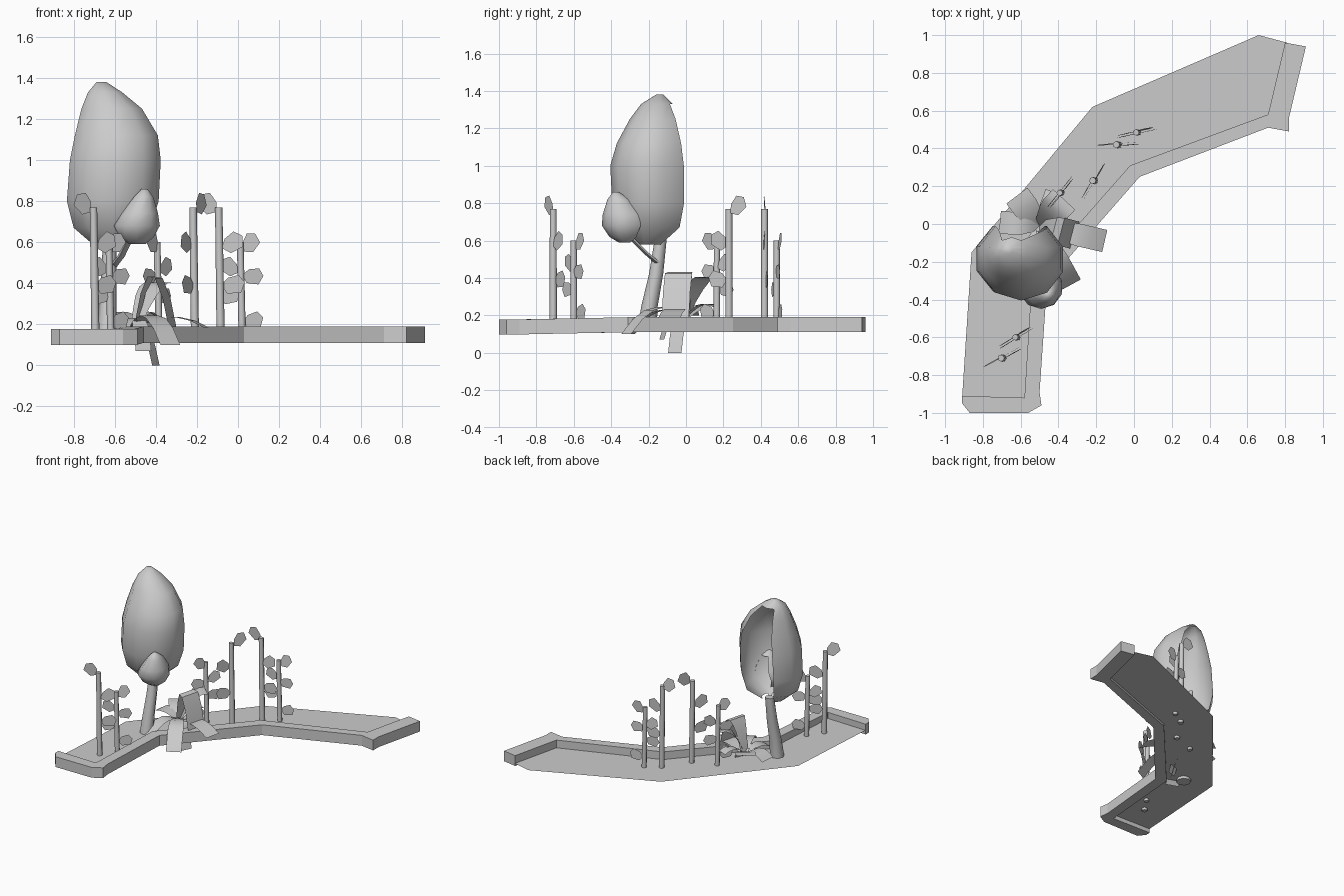
import bpy, bmesh, math
from mathutils import Vector, Matrix

if "Cube" in bpy.data.objects:
    bpy.data.objects.remove(bpy.data.objects["Cube"])


def make(name, verts, faces, smooth=None):
    me = bpy.data.meshes.new(name)
    me.from_pydata([tuple(v) for v in verts], [], faces)
    bm = bmesh.new()
    bm.from_mesh(me)
    bmesh.ops.recalc_face_normals(bm, faces=bm.faces)
    bm.to_mesh(me)
    bm.free()
    ob = bpy.data.objects.new(name, me)
    bpy.context.collection.objects.link(ob)
    if smooth:
        bpy.ops.object.select_all(action='DESELECT')
        ob.select_set(True)
        bpy.context.view_layer.objects.active = ob
        bpy.ops.object.shade_smooth_by_angle(angle=math.radians(smooth))
    return ob


def tube(name, path, radii, n=8):
    """Round stem through the path points, horizontal rings."""
    verts, faces = [], []
    for p, r in zip(path, radii):
        for i in range(n):
            a = math.tau * i / n
            verts.append((p[0] + r * math.cos(a), p[1] + r * math.sin(a), p[2]))
    for k in range(len(path) - 1):
        for i in range(n):
            j = (i + 1) % n
            faces.append((k*n + i, k*n + j, k*n + n + j, k*n + n + i))
    faces += [tuple(range(n)), tuple(range(len(verts) - n, len(verts)))]
    return make(name, verts, faces, 50)


def crown(name, rings, n=10, gap=2):
    """Foliage shell from (z, x0, x1, y0, y1) rings, open at the back."""
    verts, faces = [], []
    for z, x0, x1, y0, y1 in rings:
        for i in range(n):
            a = math.pi / 2 + math.tau * i / n
            verts.append(((x0 + x1) / 2 + (x1 - x0) / 2 * math.cos(a),
                          (y0 + y1) / 2 + (y1 - y0) / 2 * math.sin(a), z))
    for k in range(len(rings) - 1):
        for i in range(n):
            j = (i + 1) % n
            if k < len(rings) - 2 and (i < gap // 2 or i >= n - gap // 2):
                continue
            faces.append((k*n + i, k*n + j, k*n + n + j, k*n + n + i))
    faces.append(tuple(range(len(verts) - n, len(verts))))
    return make(name, verts, faces, 60)


# curb along the front and both ends of the bed
curb = [(-.91, -.95), (-.87, -1), (-.56, -1), (-.49, -.96), (-.50, -.89),
        (-.46, -.31), (.03, .25), (.71, .51), (.82, .49), (.82, .56), (.91, .94),
        (.80, .96), (.71, .58), (-.02, .31), (-.54, -.28), (-.58, -.92), (-.91, -.91)]
n = len(curb)
drop = [-.012 if y < -.85 else 0 for x, y in curb]
verts = [(x, y, z + d) for z in (.11, .19) for (x, y), d in zip(curb, drop)]
faces = [tuple(range(n)), tuple(range(n, 2 * n))]
faces += [(i, (i + 1) % n, n + (i + 1) % n, n + i) for i in range(n)]
make("curb", verts, faces)

# soil sheet
soil = [(-.91, -.92), (-.58, -.93), (-.53, -.28), (-.01, .30), (.72, .57),
        (.81, .96), (.66, 1.0), (-.22, .62), (-.86, -.15)]
make("soil", [(x, y, .13) for x, y in soil], [tuple(range(len(soil)))])

# tree
tube("trunk", [(-.64, -.21, .11), (-.635, -.195, .25), (-.63, -.16, .42),
               (-.625, -.135, .61)], [.052, .044, .038, .032])
tube("branch", [(-.61, -.15, .48), (-.57, -.21, .53), (-.53, -.29, .61)],
     [.02, .018, .016], 6)
crown("large_crown", [
    (.58, -.70, -.53, -.27, -.12), (.67, -.81, -.42, -.36, .0),
    (.80, -.845, -.375, -.395, .03), (1.0, -.83, -.365, -.405, .03),
    (1.12, -.805, -.38, -.37, .01), (1.25, -.77, -.46, -.30, -.03),
    (1.33, -.735, -.56, -.24, -.07), (1.38, -.69, -.64, -.16, -.12)])
crown("small_crown", [
    (.59, -.53, -.45, -.36, -.29), (.62, -.58, -.41, -.41, -.25),
    (.68, -.61, -.375, -.45, -.22), (.74, -.57, -.385, -.445, -.23),
    (.82, -.51, -.41, -.42, -.30), (.86, -.47, -.44, -.39, -.36)])


# stalk plants: flat square leaves in one vertical plane; (side, z, tilt)
TALL = (.77, .02, [(-1, .755, 35), (1, .58, 20), (1, .40, -5)])
SHORT = (.60, .018, [(1, .56, 45), (1, .45, -15), (-1, .46, 25),
                     (-1, .36, -20), (1, .22, 0)])
LEAF = [(.0, -.01), (.035, -.05), (.105, -.04), (.12, .015), (.085, .05), (.03, .03)]


def stalk_plant(name, x, y, angle, kind):
    top, r, leaves = kind
    tube(name + "_stalk", [(x + .006, y, .11), (x - .004, y, top)], [r, r * .9])
    rot = Matrix.Rotation(math.radians(angle), 3, 'Z')
    verts, faces = [], []
    for k, (side, z, tilt) in enumerate(leaves):
        t = math.radians(tilt)
        s = .95 if kind is TALL else .85
        off = .006 * (-1) ** k
        for u, v in LEAF:
            u, v = u * s, v * s
            p = Vector((side * (.008 + u * math.cos(t) - v * math.sin(t)), off + side * u * .12,
                        u * math.sin(t) + v * math.cos(t)))
            verts.append(rot @ p + Vector((x, y, z)))
        faces.append(tuple(range(len(verts) - len(LEAF), len(verts))))
    make(name + "_leaves", verts, faces)


plants = [(-.70, -.71, 22, TALL), (-.625, -.60, 25, SHORT), (-.39, .165, 225, SHORT),
          (-.215, .23, 233, TALL), (-.09, .42, -2, TALL), (.015, .485, 6, SHORT)]
for i, p in enumerate(plants):
    stalk_plant(f"stalk_plant_{i + 1}", *p)

# low rosette of broad arching leaves: (tip, height of the arch, width)
centre = Vector((-.50, -.01, .18))
rosette = [((-.155, -.09, .185), .29, .12), ((-.33, -.32, .10), .34, .11),
           ((-.62, .15, .26), .27, .14), ((-.37, .13, .40), .44, .16),
           ((-.71, .01, .20), .29, .12), ((-.40, -.06, .0), .26, .08),
           ((-.60, -.29, .10), .31, .10), ((-.46, -.13, .07), .30, .08),
           ((-.31, -.06, .14), .72, .15), ((-.43, .17, .24), .30, .08)]
verts, faces = [], []
for tip, high, width in rosette:
    tip = Vector(tip)
    mid = (centre + tip) / 2
    mid.z = high
    side = (tip - centre).cross(Vector((0, 0, 1))).normalized()
    b = len(verts)
    for k in range(6):
        t = k / 5
        p = centre * (1 - t) ** 2 + mid * 2 * t * (1 - t) + tip * t * t
        w = width / 2 * (.4 + .6 * min(1, t * 2))
        verts += [p - side * w, p + side * w]
    faces += [(b + 2*k, b + 2*k + 1, b + 2*k + 3, b + 2*k + 2) for k in range(5)]
make("rosette_leaves", verts, faces, 40)
